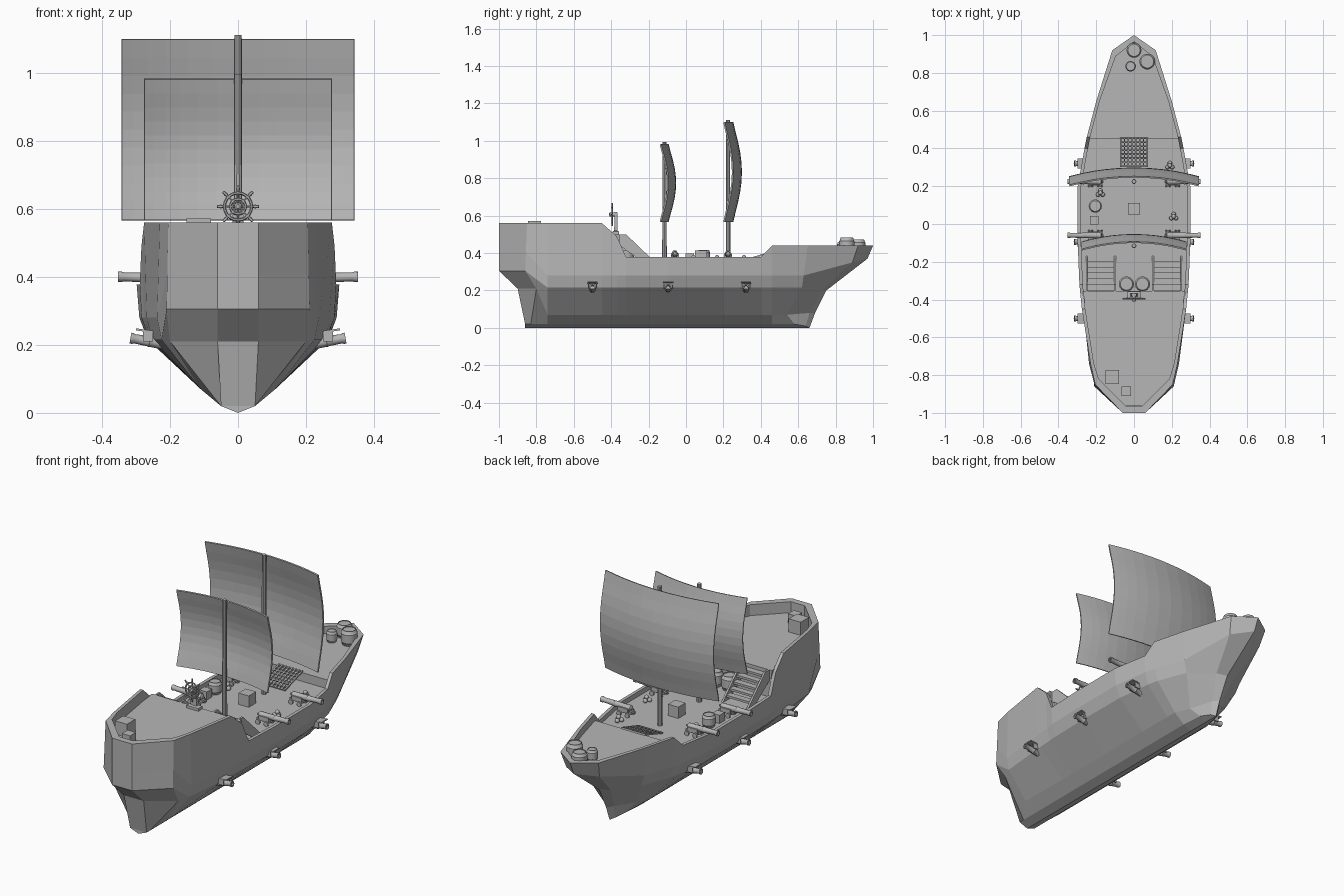
import bpy, bmesh
from math import pi, cos, sin, radians
from mathutils import Matrix, Vector

old = bpy.data.objects.get("Cube")
if old:
    bpy.data.objects.remove(old)

grey = bpy.data.materials.new("plain_grey")
grey.use_nodes = True
grey.diffuse_color = (0.47, 0.47, 0.47, 1)
grey.node_tree.nodes["Principled BSDF"].inputs["Base Color"].default_value = (0.47, 0.47, 0.47, 1)


def finish(name, bm, matrix=None, smooth=False):
    bmesh.ops.remove_doubles(bm, verts=bm.verts, dist=0.0005)
    bmesh.ops.recalc_face_normals(bm, faces=bm.faces)
    mesh = bpy.data.meshes.new(name)
    bm.to_mesh(mesh)
    bm.free()
    mesh.materials.append(grey)
    ob = bpy.data.objects.new(name, mesh)
    bpy.context.collection.objects.link(ob)
    if matrix:
        ob.matrix_world = matrix
    if smooth:
        bpy.ops.object.select_all(action="DESELECT")
        ob.select_set(True)
        bpy.context.view_layer.objects.active = ob
        bpy.ops.object.shade_smooth_by_angle(angle=radians(35))
    return ob


def loft(name, loops, caps=(False, False), matrix=None, smooth=False):
    bm = bmesh.new()
    rings = [[bm.verts.new(p) for p in loop] for loop in loops]
    n = len(rings[0])
    for a, b in zip(rings, rings[1:]):
        for i in range(n):
            j = (i + 1) % n
            bm.faces.new((a[i], a[j], b[j], b[i]))
    for cap, ring in zip(caps, (rings[0], rings[-1])):
        if cap:
            bm.faces.new(ring)
    return finish(name, bm, matrix, smooth)


def lathe(name, profile, loc, rot=None, sides=12):
    loops = [[(r * cos(2 * pi * i / sides), r * sin(2 * pi * i / sides), h)
              for i in range(sides)] for r, h in profile]
    m = Matrix.Translation(loc) @ (rot or Matrix())
    return loft(name, loops, (True, True), m, True)


def box(name, loc, size, rot=None):
    bm = bmesh.new()
    bmesh.ops.create_cube(bm, size=1, matrix=Matrix.Diagonal((*size, 1)))
    return finish(name, bm, Matrix.Translation(loc) @ (rot or Matrix()))


# Hull: half outlines from stern to bow, mirrored into closed loops
rim = [(-1, .06, .56), (-.85, .205, .56), (-.74, .23, .56), (-.45, .276, .56),
       (-.37, .284, .49), (-.32, .289, .378), (-.1, .298, .378), (.2, .298, .378),
       (.4, .262, .378), (.46, .25, .44), (.65, .2, .44), (.92, .115, .44), (1, 0, .44)]
wale = [(-1, .06, .305), (-.86, .21, .305), (-.74, .225, .215), (-.45, .252, .215),
        (-.37, .257, .215), (-.32, .26, .215), (-.1, .265, .215), (.2, .263, .215),
        (.4, .24, .215), (.46, .227, .215), (.62, .165, .215), (.73, .055, .205), (.75, 0, .2)]
belt = []
for (yw, xw, zw), (yr, xr, zr) in zip(wale[:11], rim):
    t = .4 if zw > .3 else (.28 - zw) / (zr - zw)
    belt.append((yw + (yr - yw) * t, xw + (xr - xw) * t + (0 if zw > .3 else .012), zw + (zr - zw) * t))
belt += [(.89, .1, .35), (.97, 0, .37)]
bilge = [(-.9, .06, .21), (-.8, .2, .21)] + [(p[0], .11, .07) for p in wale[2:10]]
bilge += [(.54, .075, .07), (.66, .025, .08), (.69, 0, .08)]
chine = [(-.86, .05, .02), (-.83, .05, .02)] + [(p[0], .05, .02) for p in wale[2:10]]
chine += [(.58, .04, .02), (.64, .02, .01), (.66, 0, 0)]
keel = [(y, 0, 0) for y, x, z in chine]
inner = [(y * .965 if abs(y) > .8 else y, max(x - .018, 0), z) for y, x, z in rim]
lining = [(y, x, .395 if y > .44 else .33) for y, x, z in inner]


def ring(half):
    return [(x, y, z) for y, x, z in half] + [(-x, y, z) for y, x, z in reversed(half[:-1])]


loft("hull", [ring(r) for r in (keel, chine, bilge, wale, belt, rim, inner, lining)])


def width(y):
    for (ya, xa, _), (yb, xb, _) in zip(inner, inner[1:]):
        if ya <= y <= yb:
            return xa + (xb - xa) * (y - ya) / (yb - ya)
    return 0


def deck(name, y0, y1, z, thick):
    ys = [y0] + [p[0] for p in inner if y0 < p[0] < y1] + [y1]
    top = [(width(y) + .004, y, z) for y in ys]
    top += [(-x, y, z) for x, y, z in reversed(top)]
    loft(name, [top, [(x * .93, y, z - thick) for x, y, z in top]], (True, True))


deck("stern_deck", -.964, -.355, .5, .15)
deck("main_deck", -.36, .47, .352, .02)
deck("bow_deck", .45, .955, .4, .006)
box("bow_deck_wall", (0, .455, .373), (.47, .01, .05))

# Twin open stairs with sloping side boards
for s, side in ((1, "left"), (-1, "right")):
    for i in range(5):
        box(f"{side}_stair_step", (s * .175, -.335 + i * .03, .476 - i * .025), (.15, .034, .012))
    for x in (.1, .25):
        slope = [(-.355, .44), (-.23, .352), (-.17, .352), (-.19, .375), (-.32, .5), (-.355, .5)]
        loft(f"{side}_stair_board", [[(s * x + d, y, z) for y, z in slope] for d in (-.005, .005)],
             (True, True))

# Grated ramp up to the bow deck
tilt = Matrix.Rotation(.3, 4, "X")
for i in range(8):
    box("ramp_bar", (-.07 + i * .02, .38, .382), (.007, .16, .008), tilt)
    y = -.077 + i * .022
    box("ramp_cross_bar", (0, .38 + y * cos(.3), .382 + y * sin(.3)), (.147, .007, .008), tilt)


# Masts and billowing sails
def sail(name, y0, half, low, high, bulge):
    cols, rows = 14, 10
    bm = bmesh.new()
    grid = []
    for j in range(rows + 1):
        v = 2 * j / rows - 1
        line = []
        for i in range(cols + 1):
            u = sin(pi / 2 * (2 * i / cols - 1))
            y = y0 + bulge * (1 - u * u + (1 - v * v) ** 1.3)
            line.append(bm.verts.new((half * u, y, low + (high - low) * (v + 1) / 2)))
        grid.append(line)
    for a, b in zip(grid, grid[1:]):
        for i in range(cols):
            bm.faces.new((a[i], a[i + 1], b[i + 1], b[i]))
    ob = finish(name, bm)
    ob.modifiers.new("thickness", "SOLIDIFY").thickness = .008


for name, y, top, half in (("aft", -.115, .995, .277), ("fore", .225, 1.112, .343)):
    lathe(name + "_mast", [(.013, .34), (.011, top)], (0, y, 0), sides=10)
    sail(name + "_sail", y - .018, half, .566, top - .012, .04 if name == "aft" else .046)


# Guns
def barrel_of_gun(name, s, y, z, x, length, r, pitch):
    turn = Matrix.Rotation(s * (pi / 2 - pitch), 4, "Y")
    shape = [(.3, -.08), (.4, -.03), (1, 0), (1.08, .08), (1, .1), (.93, .5), (1.02, .52),
             (.9, .56), (.8, .9), (.95, .94), (.95, 1), (.55, 1), (.5, .85)]
    lathe(name, [(r * a, length * h) for a, h in shape], (s * x, y, z), turn, 10)


for s, side in ((1, "left"), (-1, "right")):
    for y in (-.06, .225):
        barrel_of_gun(side + "_deck_gun", s, y, .395, .175, .178, .016, .03)
        box(side + "_gun_carriage", (s * .205, y, .375), (.08, .03, .014))
        for dy in (-.018, .018):
            box(side + "_gun_cheek", (s * .21, y + dy, .385), (.06, .007, .025))
            for dx in (-.025, .025):
                lathe(side + "_gun_wheel", [(.013, -.004), (.013, .004)],
                      (s * (.205 + dx), y + dy * 1.4, .365), Matrix.Rotation(pi / 2, 4, "X"), 10)
    for y in (-.5, -.095, .32):
        barrel_of_gun(side + "_port_gun", s, y, .2, .2, .118, .017, .17)
        box(side + "_port_lid", (s * .275, y, .242), (.05, .054, .006), Matrix.Rotation(-s * .15, 4, "Y"))
        for dy in (-.022, .022):
            box(side + "_port_frame", (s * .265, y + dy, .225), (.03, .006, .03))

# Steering wheel on its stand
hub = Vector((0, -.395, .607))
flat = Matrix.Rotation(pi / 2, 4, "X")
for r in (.04, .022):
    bpy.ops.mesh.primitive_torus_add(location=hub, rotation=(pi / 2, 0, 0), major_radius=r,
                                     minor_radius=.0045, major_segments=20, minor_segments=6)
    rim_ob = bpy.context.object
    rim_ob.name = "steering_wheel_rim"
    rim_ob.data.materials.append(grey)
lathe("steering_wheel_hub", [(.011, -.03), (.011, .012), (.006, .016)], hub, flat)
for i in range(8):
    lathe("steering_wheel_spoke", [(.003, 0), (.003, .042), (.0055, .05), (.004, .062)],
          hub, Matrix.Rotation(i * pi / 4, 4, "Y"), 6)
loft("steering_stand", [[(a * w, -.375 + b * .5 * w, z) for a, b in ((-1, -1), (1, -1), (1, 1), (-1, 1))]
                        for w, z in ((.035, .5), (.035, .515), (.018, .52), (.014, .62))], (True, True))


# Cargo
def cask(x, y, z, r, h):
    shape = [(.82, 0), (.95, .2), (1, .22), (1, .3), (1, .7), (1, .78), (.95, .8), (.82, 1), (.74, 1), (.74, .95)]
    lathe("barrel", [(r * a, h * t) for a, t in shape], (x, y, z), sides=14)


for x, y, z, r, h in ((0, .92, .4, .04, .073), (.07, .86, .4, .042, .082), (-.018, .835, .4, .028, .06),
                      (-.04, -.318, .352, .04, .08), (.045, -.318, .352, .04, .08), (-.205, .095, .352, .035, .065)):
    cask(x, y, z, r, h)
for x, y, z, size in ((0, .08, .352, .062), (-.115, -.81, .5, .072),
                      (-.04, -.885, .5, .05), (-.21, .02, .352, .045)):
    box("crate", (x, y, z + size / 2), (size, size, size))
for x, y in ((-.178, .165), (.21, .04), (.19, .31)):
    for dx, dy, dz in ((-.012, -.009, 0), (.012, -.009, 0), (0, .012, 0), (0, 0, .016)):
        bm = bmesh.new()
        bmesh.ops.create_icosphere(bm, subdivisions=2, radius=.012)
        finish("cannon_ball", bm, Matrix.Translation((x + dx, y + dy, .362 + dz)), True)
